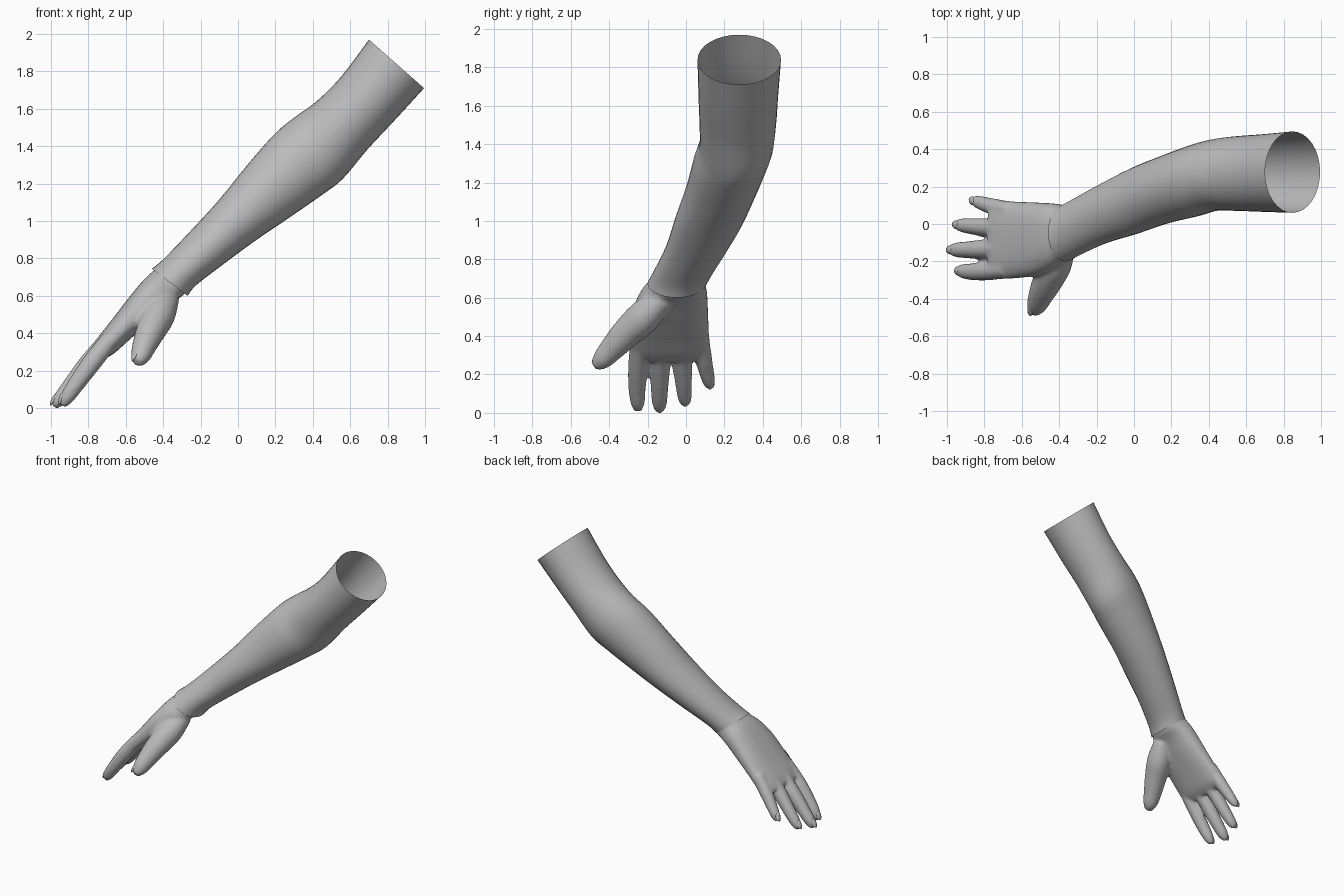
import bpy, bmesh, math
from mathutils import Vector

if "Cube" in bpy.data.objects:
    bpy.data.objects.remove(bpy.data.objects["Cube"])

skin = bpy.data.materials.new("grey_skin")
skin.use_nodes = True
GREY = (0.5, 0.5, 0.5, 1)
skin.diffuse_color = GREY
skin.node_tree.nodes["Principled BSDF"].inputs["Base Color"].default_value = GREY


def spline(rows, steps):
    """Catmull-Rom interpolation of equal-length number rows."""
    out = []
    for i in range(len(rows) - 1):
        a, b, c, d = (rows[max(i - 1, 0)], rows[i], rows[i + 1],
                      rows[min(i + 2, len(rows) - 1)])
        for s in range(steps):
            t = s / steps
            out.append([q + 0.5 * t * (r - p + t * (2*p - 5*q + 4*r - u + t * (3*(q - r) + u - p)))
                        for p, q, r, u in zip(a, b, c, d)])
    return out + [list(rows[-1])]


def loft(bm, rings, closed):
    """Skin a list of point rings; optionally cap both ends."""
    vs = [[bm.verts.new(p) for p in ring] for ring in rings]
    n = len(vs[0])
    for a, b in zip(vs, vs[1:]):
        for i in range(n):
            j = (i + 1) % n
            bm.faces.new((a[i], a[j], b[j], b[i]))
    if closed:
        bm.faces.new(vs[0][::-1])
        bm.faces.new(vs[-1])


def section(row, n=32, power=1.0):
    """Oval from upper point (x,z), lower point (x,z), y min and y max."""
    ux, uz, lx, lz, y0, y1 = row
    pts = []
    for i in range(n):
        a = 2 * math.pi * i / n
        c, s = math.cos(a), math.sin(a)
        c = math.copysign(abs(c) ** power, c)
        s = math.copysign(abs(s) ** power, s)
        pts.append(Vector(((ux + lx) / 2 + c * (ux - lx) / 2,
                           (y0 + y1) / 2 + s * (y1 - y0) / 2,
                           (uz + lz) / 2 + c * (uz - lz) / 2)))
    return pts


def digit(bm, path, n=16):
    """Round tapered digit along rows of x, y, z, radius."""
    rows = spline(path, 4)
    pts = [Vector(r[:3]) for r in rows]
    rings = []
    for k, p in enumerate(pts):
        d = (pts[min(k + 1, len(pts) - 1)] - pts[max(k - 1, 0)]).normalized()
        u = d.cross(Vector((0.78, 0, -0.62))).normalized()
        v = d.cross(u)
        rings.append([p + rows[k][3] * (u * math.cos(2 * math.pi * i / n) + v * math.sin(2 * math.pi * i / n))
                      for i in range(n)])
    loft(bm, rings, True)


def finish(bm, name):
    bmesh.ops.recalc_face_normals(bm, faces=bm.faces)
    for f in bm.faces:
        f.smooth = True
    me = bpy.data.meshes.new(name)
    bm.to_mesh(me)
    bm.free()
    me.materials.append(skin)
    ob = bpy.data.objects.new(name, me)
    bpy.context.collection.objects.link(ob)
    return ob


# Forearm: open tube from the cut above the elbow to the wrist
arm = [
    (0.70, 1.97, 0.995, 1.71, 0.06, 0.495),
    (0.55, 1.77, 0.83, 1.53, 0.065, 0.48),
    (0.42, 1.64, 0.69, 1.38, 0.07, 0.47),
    (0.31, 1.56, 0.56, 1.225, 0.07, 0.455),
    (0.20, 1.47, 0.45, 1.14, 0.04, 0.425),
    (0.05, 1.30, 0.27, 1.015, 0.0, 0.365),
    (-0.10, 1.115, 0.10, 0.90, -0.055, 0.30),
    (-0.26, 0.94, -0.07, 0.775, -0.105, 0.215),
    (-0.40, 0.795, -0.22, 0.66, -0.17, 0.135),
    (-0.46, 0.745, -0.27, 0.60, -0.20, 0.105),
]
bm = bmesh.new()
loft(bm, [section(r) for r in spline(arm, 4)], False)
# the open tube faces outwards
bm.normal_update()
axis = Vector((0.85, 0.28, 1.84))
bm.faces.ensure_lookup_table()
flip = bm.faces[0].normal.dot(bm.faces[0].calc_center_median() - axis) < 0
me_arm = finish(bm, "forearm")
if flip and me_arm.data.polygons[0].normal.dot(me_arm.data.polygons[0].center - axis) < 0:
    me_arm.data.flip_normals()

# Hand: palm, four fingers and thumb fused into one skin
palm = [
    (-0.38, 0.79, -0.24, 0.67, -0.14, 0.10),
    (-0.45, 0.735, -0.29, 0.605, -0.19, 0.10),
    (-0.505, 0.685, -0.36, 0.56, -0.235, 0.11),
    (-0.58, 0.595, -0.45, 0.48, -0.275, 0.115),
    (-0.68, 0.465, -0.575, 0.37, -0.29, 0.12),
    (-0.755, 0.37, -0.665, 0.29, -0.295, 0.125),
    (-0.79, 0.315, -0.725, 0.26, -0.285, 0.12),
]
fingers = {
    "index": [(-0.68, -0.24, 0.37, 0.05), (-0.78, -0.25, 0.245, 0.052),
              (-0.86, -0.255, 0.135, 0.046), (-0.915, -0.252, 0.055, 0.038), (-0.94, -0.25, 0.012, 0.02)],
    "middle": [(-0.68, -0.13, 0.38, 0.05), (-0.80, -0.135, 0.24, 0.052),
               (-0.89, -0.138, 0.125, 0.046), (-0.955, -0.138, 0.045, 0.038), (-0.985, -0.138, 0.008, 0.02)],
    "ring": [(-0.68, -0.02, 0.38, 0.05), (-0.78, -0.018, 0.26, 0.05),
             (-0.865, -0.012, 0.15, 0.044), (-0.925, -0.006, 0.075, 0.036), (-0.952, -0.002, 0.04, 0.02)],
    "little": [(-0.66, 0.075, 0.40, 0.045), (-0.735, 0.088, 0.30, 0.046),
               (-0.795, 0.105, 0.22, 0.04), (-0.84, 0.12, 0.16, 0.033), (-0.862, 0.128, 0.13, 0.018)],
    "thumb": [(-0.37, -0.12, 0.60, 0.06), (-0.42, -0.215, 0.505, 0.088), (-0.465, -0.31, 0.415, 0.08),
              (-0.50, -0.385, 0.335, 0.066), (-0.522, -0.44, 0.275, 0.052), (-0.535, -0.478, 0.243, 0.026)],
}
bm = bmesh.new()
loft(bm, [section(r, power=0.8) for r in spline(palm, 4)], True)
for path in fingers.values():
    digit(bm, path)
hand = finish(bm, "hand")
mod = hand.modifiers.new("fuse", 'REMESH')
mod.mode = 'VOXEL'
mod.voxel_size = 0.011
mod.use_smooth_shade = True
mod = hand.modifiers.new("soften", 'SMOOTH')
mod.factor = 0.5
mod.iterations = 6

# Nails: small flattened shells on the back of each fingertip
for name, path in fingers.items():
    tip, base = Vector(path[-1][:3]), Vector(path[-2][:3])
    d = (tip - base).normalized()
    back = Vector((-0.78, 0, 0.62))
    back = (back - d * back.dot(d)).normalized()
    side = d.cross(back)
    mid = base.lerp(tip, 0.5) + back * path[-2][3] * 0.72
    bm = bmesh.new()
    bmesh.ops.create_uvsphere(bm, u_segments=12, v_segments=8, radius=1)
    for v in bm.verts:
        x, y, z = v.co
        v.co = mid + side * x * 0.024 + (d - back * 0.25) * y * 0.032 + back * (z * 0.008 - x * x * 0.008)
    finish(bm, name + "_nail")
